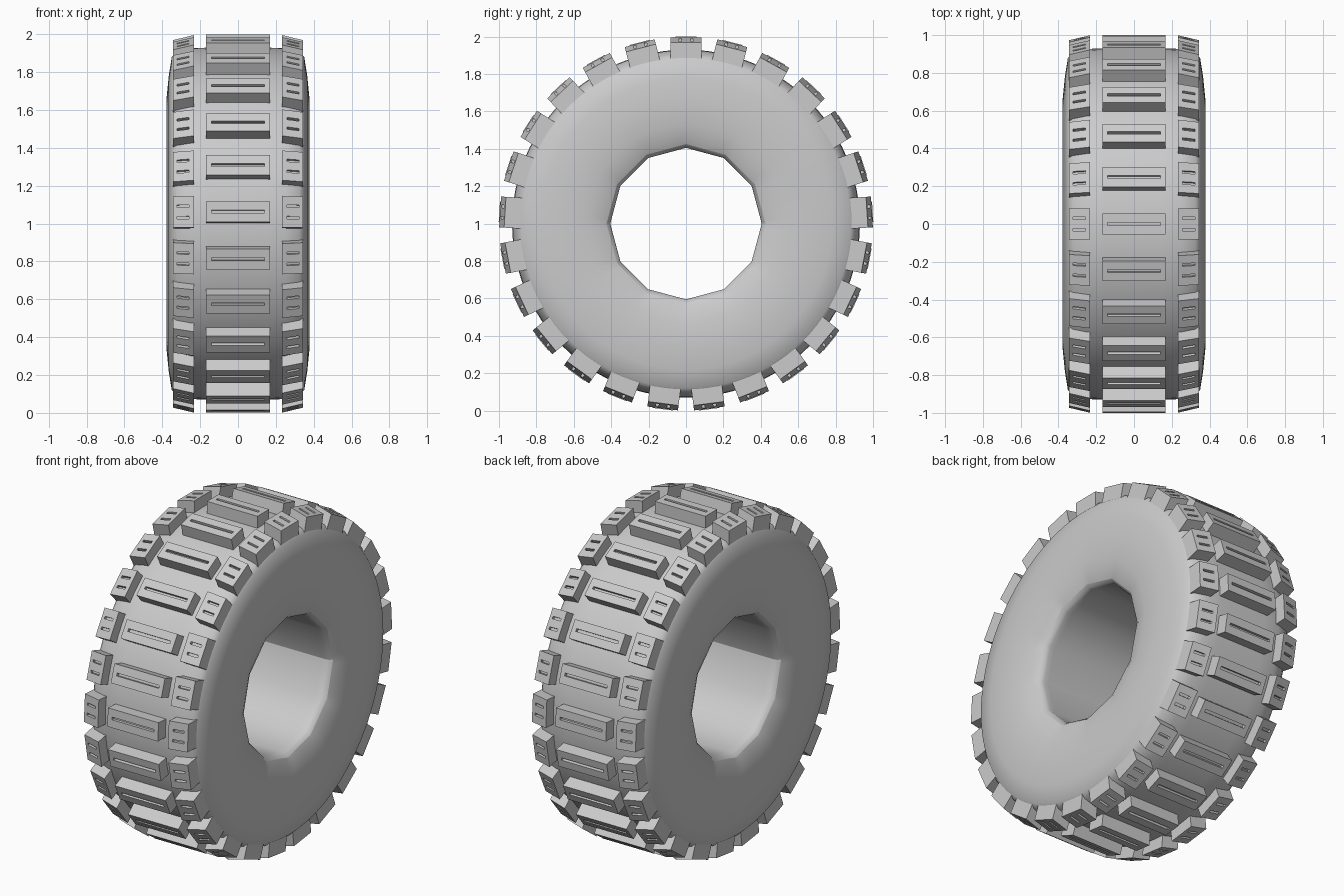
import bpy
import bmesh
from math import cos, sin, pi, radians

cube = bpy.data.objects.get("Cube")
if cube:
    bpy.data.objects.remove(cube, do_unlink=True)

GREY = (0.6, 0.6, 0.6, 1.0)
rubber = bpy.data.materials.new("grey_rubber")
rubber.use_nodes = True
rubber.diffuse_color = GREY
bsdf = next(n for n in rubber.node_tree.nodes if n.type == 'BSDF_PRINCIPLED')
bsdf.inputs["Base Color"].default_value = GREY
bsdf.inputs["Roughness"].default_value = 0.8

LUGS = 25
HOLE_SIDES = 12


def make_mesh(name, bm):
    mesh = bpy.data.meshes.new(name)
    bm.to_mesh(mesh)
    bm.free()
    mesh.materials.append(rubber)
    return mesh


def add_object(name, mesh, turn=0.0):
    obj = bpy.data.objects.new(name, mesh)
    obj.location.z = 1
    obj.rotation_euler.x = turn
    bpy.context.scene.collection.objects.link(obj)
    return obj


def polygon_radius(r, a):
    """Distance to the edge of the hole polygon in direction a."""
    step = 2 * pi / HOLE_SIDES
    return r * cos(step / 2) / cos(a % step - step / 2)


def lathe(profile, sides):
    """Turn an (x, radius) profile about x; small radii become polygonal."""
    bm = bmesh.new()
    rings = []
    for x, r in profile:
        blend = min(1, max(0, (0.56 - r) / 0.13))
        ring = []
        for i in range(sides):
            a = 2 * pi * i / sides
            d = r + (polygon_radius(r, a + 1e-7) - r) * blend
            ring.append(bm.verts.new((x, d * cos(a), d * sin(a))))
        rings.append(ring)
    for p, q in zip(rings, rings[1:]):
        for i in range(sides):
            j = (i + 1) % sides
            bm.faces.new((p[i], p[j], q[j], q[i])).smooth = True
    return bm


# Tyre carcass: dished sidewalls, shoulders and flat crown
half = [(-0.335, 0.425), (-0.352, 0.46), (-0.368, 0.53), (-0.378, 0.66),
        (-0.366, 0.78), (-0.35, 0.88), (-0.325, 0.905), (-0.25, 0.927), (-0.15, 0.93)]
profile = half + [(-x, r) for x, r in reversed(half)]
add_object("tyre_carcass", make_mesh("tyre_carcass", lathe(profile, 96)))

# Twelve-sided hole with a rolled lip, creased at axle height
lip = [(0.335, 0.425), (0.32, 0.41), (0.30, 0.405), (0.27, 0.405)]
bm = lathe(lip + [(-x, r) for x, r in reversed(lip)], HOLE_SIDES)
for e in bm.edges:
    if all(abs(v.co.z) < 1e-4 for v in e.verts):
        e.smooth = False
add_object("hole_liner", make_mesh("hole_liner", bm))


def lug_mesh(name, xs, ts, top, base):
    """Block with grooves in its top; every odd inner cell is a groove."""
    bm = bmesh.new()
    grid = [[bm.verts.new((x, t, top(x))) for t in ts] for x in xs]
    grooves = []
    for i in range(len(xs) - 1):
        for j in range(len(ts) - 1):
            f = bm.faces.new((grid[i][j], grid[i + 1][j],
                              grid[i + 1][j + 1], grid[i][j + 1]))
            if i % 2 and j % 2:
                grooves.append(f)
    # Walls and floor
    rim = [e for e in bm.edges if e.is_boundary]
    walls = bmesh.ops.extrude_edge_only(bm, edges=rim)["geom"]
    for v in walls:
        if isinstance(v, bmesh.types.BMVert):
            v.co.z = base(v.co.x)
    bmesh.ops.holes_fill(bm, edges=[e for e in bm.edges if e.is_boundary], sides=0)
    # Sink the grooves
    for f in grooves:
        new = bmesh.ops.extrude_discrete_faces(bm, faces=[f])["faces"][0]
        for v in new.verts:
            v.co.z -= 0.02
    bmesh.ops.recalc_face_normals(bm, faces=bm.faces)
    return make_mesh(name, bm)


# Tread blocks
centre = lug_mesh("centre_lug", [-0.168, -0.14, 0.14, 0.168],
                  [-0.055, -0.008, 0.008, 0.055],
                  lambda x: 1.0, lambda x: 0.91)
sides = {}
for label, s in (("left", 1), ("right", -1)):
    sides[label] = lug_mesh(label + "_shoulder_lug",
                            [s * x for x in (0.233, 0.258, 0.322, 0.344)],
                            [-0.0825, -0.037, -0.023, 0.023, 0.037, 0.0825],
                            lambda x: 0.996 - 0.24 * (abs(x) - 0.233),
                            lambda x: 0.90 - 0.36 * (abs(x) - 0.233))

for k in range(LUGS):
    turn = 2 * pi * k / LUGS
    add_object("centre_lug", centre, turn)
    for label, mesh in sides.items():
        add_object(label + "_shoulder_lug", mesh, turn)
